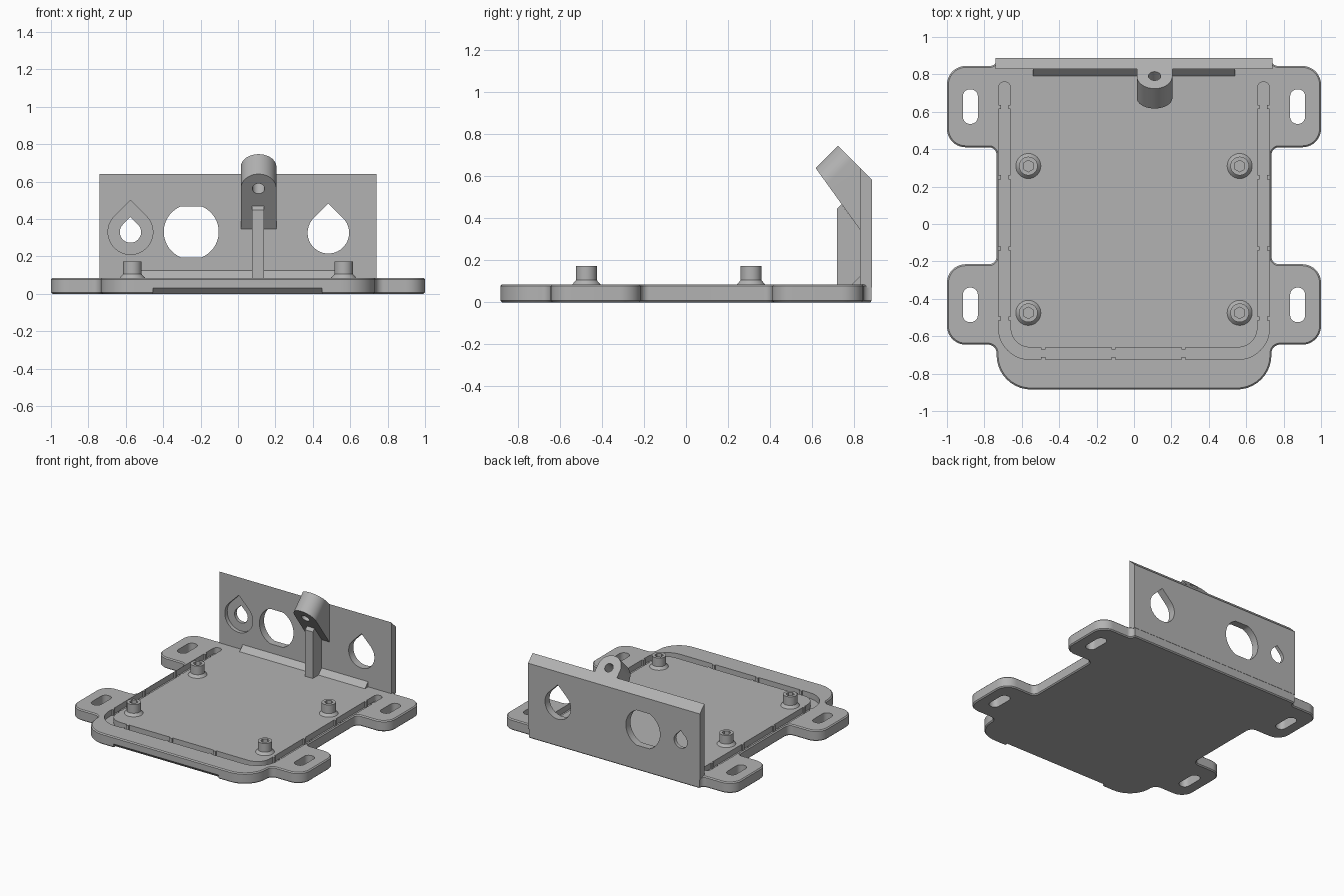
import bpy, bmesh
from math import sin, cos, tan, radians, sqrt
from mathutils import Vector as V

cube = bpy.data.objects.get("Cube")
if cube:
    bpy.data.objects.remove(cube, do_unlink=True)

grey = bpy.data.materials.new("mid_grey")
grey.use_nodes = True
colour = (0.45, 0.45, 0.45, 1)
grey.diffuse_color = colour
grey.node_tree.nodes["Principled BSDF"].inputs["Base Color"].default_value = colour

X, Y, Z = V((1, 0, 0)), V((0, 1, 0)), V((0, 0, 1))
TOP = 0.085          # top of the base plate
WALL = 0.83          # front face of the back wall
SLOPE = 1.47         # y + z on the sloping top of the wall


def finish(name, bm):
    bmesh.ops.recalc_face_normals(bm, faces=bm.faces)
    mesh = bpy.data.meshes.new(name)
    bm.to_mesh(mesh)
    bm.free()
    mesh.materials.append(grey)
    ob = bpy.data.objects.new(name, mesh)
    bpy.context.collection.objects.link(ob)
    return ob


def prism_mesh(pts, origin, u, v, w):
    """Polygon in the u, v plane, extruded by the vector w."""
    bm = bmesh.new()
    face = bm.faces.new([bm.verts.new(V(origin) + u * a + v * b) for a, b in pts])
    new = bmesh.ops.extrude_face_region(bm, geom=[face])["geom"]
    bmesh.ops.translate(bm, vec=w, verts=[g for g in new if isinstance(g, bmesh.types.BMVert)])
    bmesh.ops.recalc_face_normals(bm, faces=bm.faces)
    return bm


def prism(name, pts, origin, u, v, w):
    return finish(name, prism_mesh(pts, origin, u, v, w))


def flat(name, pts, z0, z1):
    return prism(name, pts, (0, 0, z0), X, Y, Z * (z1 - z0))


def rect(x0, x1, y0, y1):
    return [(x0, y0), (x1, y0), (x1, y1), (x0, y1)]


def arc(cx, cy, r, a0, a1, n=32):
    return [(cx + r * cos(radians(a0 + (a1 - a0) * i / n)),
             cy + r * sin(radians(a0 + (a1 - a0) * i / n))) for i in range(n + 1)]


def rounded(corners, n=10):
    """Polygon whose (x, y, radius) corners are filleted."""
    out = []
    for i, (x, y, r) in enumerate(corners):
        p = V((x, y))
        if not r:
            out.append((x, y))
            continue
        a = (V(corners[i - 1][:2]) - p).normalized()
        b = (V(corners[(i + 1) % len(corners)][:2]) - p).normalized()
        half = a.angle(b) / 2
        c = p + (a + b).normalized() * (r / sin(half))
        s, e = p + a * (r / tan(half)) - c, p + b * (r / tan(half)) - c
        out += [tuple(c + s.slerp(e, k / n) * r / s.slerp(e, k / n).length) for k in range(n + 1)]
    return out


def mirrored(half):
    return half + [(-x, y, r) for x, y, r in reversed(half)]


def cut(ob, *cutters):
    for c in cutters:
        c.hide_render = True
        m = ob.modifiers.new("cut", 'BOOLEAN')
        m.operation, m.solver, m.object = 'DIFFERENCE', 'EXACT', c
        bpy.context.view_layer.objects.active = ob
        bpy.ops.object.modifier_apply(modifier=m.name)
        bpy.data.objects.remove(c, do_unlink=True)


# Base plate with four ears and eased edges
outline = rounded(mirrored([
    (0.735, -0.885, 0.185), (0.735, -0.645, 0.045), (1, -0.645, 0.1), (1, -0.215, 0.1),
    (0.735, -0.215, 0.04), (0.735, 0.41, 0.04), (1, 0.41, 0.1), (1, 0.845, 0.1),
    (0.735, 0.845, 0.035), (0.735, 0.885, 0)]))
bm = prism_mesh(outline, (0, 0, 0), X, Y, Z * TOP)
rims = [e for e in bm.edges if abs(e.verts[0].co.z - e.verts[1].co.z) < 1e-5]
bmesh.ops.bevel(bm, geom=rims, offset=0.008, segments=1, affect='EDGES')
base = finish("base_plate", bm)

# Mounting slots in the ears
for sx in (-1, 1):
    for y0, y1 in ((0.535, 0.72), (-0.525, -0.34)):
        x = sx * 0.875
        slot = rounded([(a, b, 0.038) for a, b in rect(x - 0.04, x + 0.04, y0, y1)])
        cut(base, flat("slot_cutter", slot, -0.1, 0.2))

# Seal groove and pry chamfer under the front edge
groove = rounded([(0.725, 0.76, 0.032), (0.725, -0.725, 0.17), (-0.725, -0.725, 0.17),
                  (-0.725, 0.76, 0.032), (-0.66, 0.76, 0.032), (-0.66, -0.66, 0.105),
                  (0.66, -0.66, 0.105), (0.66, 0.76, 0.032)])
notch = [(-0.895, 0.04), (-0.845, -0.01), (-0.895, -0.01)]
cut(base, flat("groove_cutter", groove, TOP - 0.045, 0.2),
    prism("chamfer_cutter", notch, (-0.455, 0, 0), Y, Z, X * 0.905))

# Small gripping tabs along both edges of the groove
for edge in (0.664, 0.719):
    for y in (0.625, 0.25, -0.13, -0.505):
        for s in (-1, 1):
            x = s * edge
            flat("groove_tab", rect(x - 0.007, x + 0.007, y - 0.011, y + 0.011), 0.038, TOP)
    for x in (-0.485, -0.11, 0.265):
        flat("groove_tab", rect(x - 0.011, x + 0.011, -edge - 0.007, -edge + 0.007), 0.038, TOP)

# Flared standoffs with hexagonal sockets
for x in (-0.565, 0.565):
    for y in (-0.475, 0.31):
        bm = bmesh.new()
        rings = [[bm.verts.new((px, py, z)) for px, py in arc(x, y, r, 0, 360)[:-1]]
                 for r, z in ((0.067, 0.08), (0.067, TOP), (0.05, 0.105), (0.05, 0.172))]
        bm.faces.new(rings[0])
        bm.faces.new(rings[-1])
        for lo, hi in zip(rings, rings[1:]):
            for i in range(len(lo)):
                bm.faces.new((lo[i - 1], lo[i], hi[i], hi[i - 1]))
        peg = finish("standoff", bm)
        cut(peg, flat("hex_cutter", arc(x, y, 0.031, 30, 390, 6)[:-1], 0.1, 0.3))

# Back wall with a sloping top
side = [(WALL, 0.07), (0.887, 0.07), (0.887, SLOPE - 0.887), (WALL, SLOPE - WALL)]
wall = prism("back_wall", side, (-0.74, 0, 0), Y, Z, X * 1.48)


def teardrop(x, z, r):
    return arc(x, z, r, 135, 405) + [(x, z + r * sqrt(2))]


def wall_cutter(pts, y1):
    return prism("wall_cutter", pts, (0, 0.7, 0), X, Z, Y * (y1 - 0.7))


# Connector openings: recessed teardrop, flat-sided round, plain teardrop
flat_round = [(x, max(0.195, min(0.467, z))) for x, z in arc(-0.25, 0.331, 0.147, 0, 360, 64)[:-1]]
flat_round = [p for i, p in enumerate(flat_round)
              if not (p[1] in (0.195, 0.467) and flat_round[i - 1][1] == p[1]
                      and flat_round[(i + 1) % 64][1] == p[1])]
cut(wall, wall_cutter(teardrop(-0.575, 0.33, 0.12), WALL + 0.03),
    wall_cutter(teardrop(-0.575, 0.33, 0.057), 1),
    wall_cutter(flat_round, 1),
    wall_cutter(teardrop(0.483, 0.326, 0.111), 1))

# Reinforcing ramp where the wall meets the plate
prism("wall_ramp", [(0.79, TOP), (WALL, TOP), (WALL, 0.125)], (-0.54, 0, 0), Y, Z, X * 1.08)

# Tilted barrel joined to the wall, trimmed on a slanted underside
down_back, down_front = V((0, 1, -1)) / sqrt(2), V((0, -1, -1)) / sqrt(2)
centre = V((0.11, 0.791, SLOPE - 0.791))
bm = prism_mesh(arc(0, 0, 0.095, 180, 360) + [(0.095, 0.5), (-0.095, 0.5)],
                centre, X, down_back, down_front * 0.6)
for normal in (V((0, -0.293, -0.211)), Y):
    res = bmesh.ops.bisect_plane(bm, geom=bm.verts[:] + bm.edges[:] + bm.faces[:],
                                 plane_co=(0, WALL, 0.345), plane_no=normal, clear_outer=True)
    rim = [g for g in res["geom_cut"] if isinstance(g, bmesh.types.BMEdge)]
    bmesh.ops.holes_fill(bm, edges=rim)
barrel = finish("tilted_barrel", bm)
cut(barrel, prism("bore_cutter", arc(0, 0, 0.033, 0, 360)[:-1], centre - down_front * 0.2,
                  X, down_back, down_front * 0.7))

# Upright rib carrying the barrel
prism("support_rib", [(0.72, 0.08), (WALL, 0.08), (WALL, 0.345), (0.741, 0.468), (0.72, 0.447)],
      (0.075, 0, 0), Y, Z, X * 0.065)

# Smooth the curved sides, keep the edges crisp
bpy.ops.object.select_all(action='DESELECT')
for ob in bpy.context.collection.objects:
    if ob.type == 'MESH' and ob.data.materials and ob.data.materials[0] == grey:
        ob.select_set(True)
        bpy.context.view_layer.objects.active = ob
bpy.ops.object.shade_smooth_by_angle(angle=radians(30))
